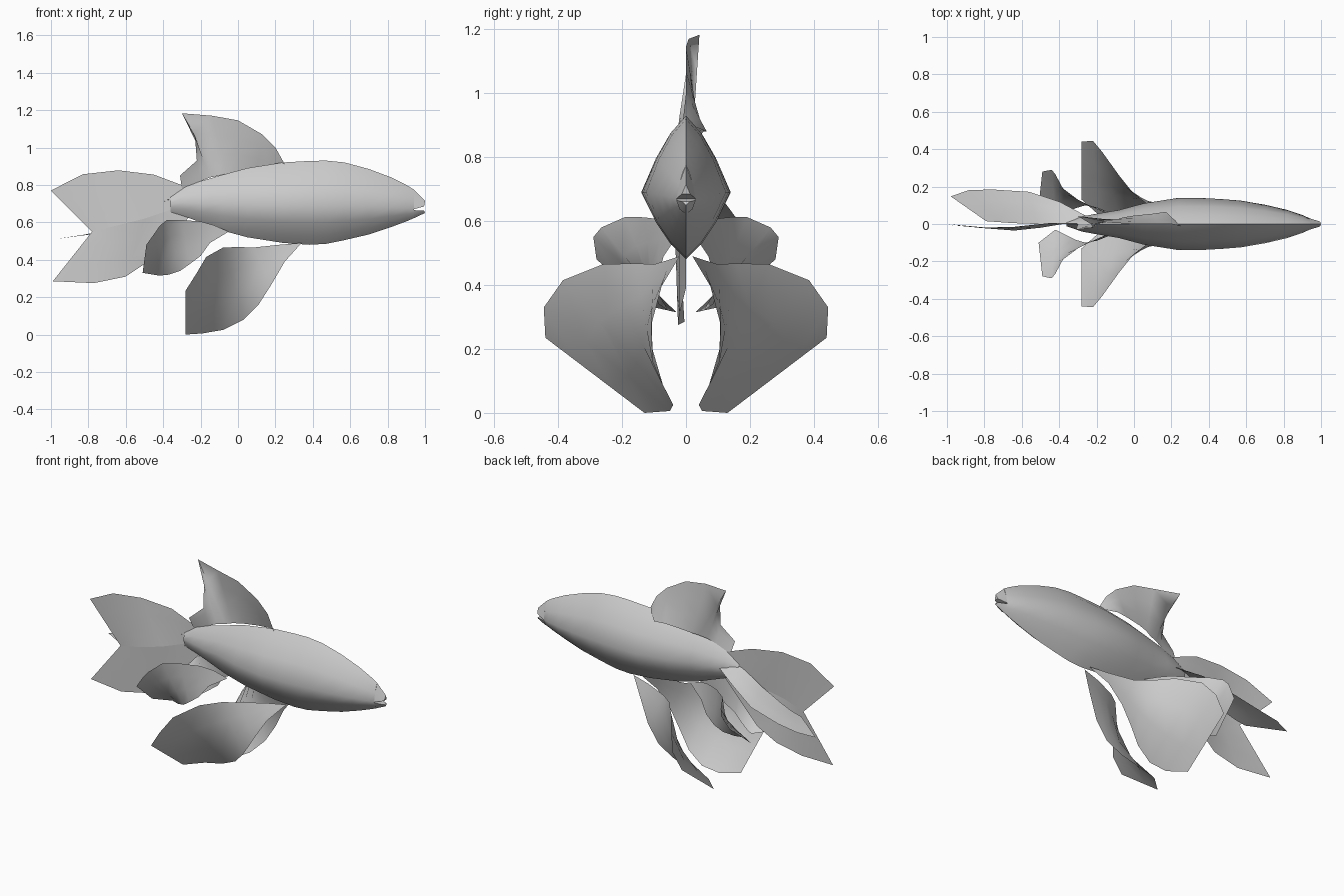
import bpy, bmesh, math

mat = bpy.data.materials.new("light grey")
mat.diffuse_color = (0.6, 0.6, 0.6, 1)


def finish(name, bm, angle):
    me = bpy.data.meshes.new(name)
    bm.to_mesh(me)
    bm.free()
    me.materials.append(mat)
    ob = bpy.data.objects.new(name, me)
    bpy.context.collection.objects.link(ob)
    bpy.ops.object.select_all(action='DESELECT')
    ob.select_set(True)
    bpy.context.view_layer.objects.active = ob
    bpy.ops.object.shade_smooth_by_angle(angle=math.radians(angle))
    return ob


def fin(name, edge_a, edge_b, side=1, steps=3):
    """Thin sheet ruled between two edge curves."""
    bm = bmesh.new()
    rows = []
    for a, b in zip(edge_a, edge_b):
        row = []
        for i in range(steps + 1):
            t = i / steps
            x, y, z = [p + (q - p) * t for p, q in zip(a, b)]
            row.append(bm.verts.new((x, y * side, z)))
        rows.append(row)
    for r, s in zip(rows, rows[1:]):
        for i in range(steps):
            bm.faces.new((r[i], r[i + 1], s[i + 1], s[i]))
    bmesh.ops.remove_doubles(bm, verts=bm.verts, dist=0.0005)
    bmesh.ops.recalc_face_normals(bm, faces=bm.faces)
    return finish(name, bm, 60)


# Body: x, half width, top, widest height, bottom
stations = [(-0.36, 0.012, 0.735, 0.70, 0.655), (-0.28, 0.04, 0.79, 0.705, 0.63),
            (-0.2, 0.055, 0.82, 0.70, 0.60), (-0.08, 0.075, 0.855, 0.70, 0.555),
            (0.05, 0.11, 0.89, 0.695, 0.52), (0.24, 0.14, 0.92, 0.69, 0.49),
            (0.38, 0.138, 0.928, 0.69, 0.48), (0.47, 0.133, 0.93, 0.69, 0.485),
            (0.57, 0.125, 0.92, 0.69, 0.505), (0.7, 0.103, 0.885, 0.685, 0.535),
            (0.82, 0.075, 0.84, 0.68, 0.575), (0.9, 0.048, 0.80, 0.675, 0.605),
            (0.94, 0.03, 0.775, 0.67, 0.622)]
section = [(0, 1), (0.35, 0.78), (0.68, 0.45), (1, 0), (0.68, -0.45), (0.35, -0.77),
           (0, -1), (-0.35, -0.77), (-0.68, -0.45), (-1, 0), (-0.68, 0.45), (-0.35, 0.78)]
bm = bmesh.new()
rings = [[bm.verts.new((x, w * u, mid + v * (top - mid if v > 0 else mid - bot)))
          for u, v in section] for x, w, top, mid, bot in stations]
n = len(section)
for r, s in zip(rings, rings[1:]):
    for i in range(n):
        bm.faces.new((r[i], r[(i + 1) % n], s[(i + 1) % n], s[i]))
bm.faces.new(rings[0])
bm.faces.new(rings[-1])
bmesh.ops.recalc_face_normals(bm, faces=bm.faces)
finish("body", bm, 50)


# Lips either side of the open mouth
def lip(name, pts):
    bm = bmesh.new()
    for x, y, z in pts:
        for s in ((1, -1) if y else (1,)):
            bm.verts.new((x, y * s, z))
    bmesh.ops.convex_hull(bm, input=bm.verts)
    finish(name, bm, 40)


lip("upper_lip", [(0.94, 0, 0.775), (0.94, 0.02, 0.72), (0.94, 0.03, 0.67),
                  (1.0, 0, 0.715), (0.995, 0.013, 0.685)])
lip("lower_lip", [(0.94, 0, 0.622), (0.94, 0.02, 0.637), (0.94, 0.03, 0.665),
                  (1.0, 0, 0.65), (0.995, 0.013, 0.662)])

# Paired fins under the belly
front_upper = [(0.34, 0.02, 0.49), (0.22, 0.05, 0.48), (0.08, 0.10, 0.465), (0, 0.16, 0.468),
               (-0.08, 0.26, 0.465), (-0.17, 0.385, 0.415), (-0.22, 0.445, 0.33), (-0.28, 0.44, 0.235)]
front_lower = [(0.34, 0.02, 0.49), (0.25, 0.08, 0.39), (0.18, 0.11, 0.27), (0.11, 0.105, 0.16),
               (0.03, 0.07, 0.08), (-0.08, 0.04, 0.025), (-0.19, 0.05, 0.006), (-0.28, 0.13, 0)]
rear_upper = [(-0.05, 0.03, 0.55), (-0.13, 0.05, 0.585), (-0.2, 0.08, 0.605), (-0.3, 0.13, 0.612),
              (-0.38, 0.19, 0.613), (-0.42, 0.265, 0.58), (-0.44, 0.29, 0.55), (-0.49, 0.28, 0.48)]
rear_lower = [(-0.05, 0.03, 0.55), (-0.15, 0.07, 0.49), (-0.2, 0.09, 0.42), (-0.26, 0.1, 0.375),
              (-0.31, 0.085, 0.34), (-0.37, 0.055, 0.32), (-0.42, 0.03, 0.315), (-0.51, 0.1, 0.33)]
for label, s in (("left", 1), ("right", -1)):
    fin("front_fin_" + label, front_upper, front_lower, s)
    fin("rear_fin_" + label, rear_upper, rear_lower, s)

# Back fin, its base waving along one side of the ridge
fin("back_fin",
    [(0.25, -0.01, 0.91), (0.2, 0, 1.0), (0.13, 0, 1.07), (0, 0, 1.145), (-0.14, 0.008, 1.17),
     (-0.30, 0.042, 1.183), (-0.23, 0, 1.06), (-0.22, -0.02, 0.93), (-0.31, -0.03, 0.85)],
    [(0.25, -0.01, 0.91), (0.17, 0.065, 0.88), (0.1, 0.055, 0.88), (0, 0.045, 0.87),
     (-0.06, 0.035, 0.86), (-0.1, 0.02, 0.85), (-0.15, 0.01, 0.84), (-0.2, 0, 0.82), (-0.3, 0, 0.78)])

# Upright tail fin: two lobes meeting along the middle ray
mid_ray = [(-0.25, 0, 0.71), (-0.38, 0, 0.66), (-0.5, -0.02, 0.62), (-0.64, -0.035, 0.585), (-0.78, -0.02, 0.55)]
fin("tail_upper_lobe",
    [(-0.25, 0, 0.78), (-0.45, 0.005, 0.855), (-0.64, -0.015, 0.878), (-0.83, -0.02, 0.857), (-1.0, 0, 0.77)],
    mid_ray)
fin("tail_lower_lobe",
    [(-0.25, 0, 0.64), (-0.48, 0, 0.39), (-0.6, -0.02, 0.31), (-0.77, -0.025, 0.275), (-0.99, -0.005, 0.285)],
    mid_ray)

# Level tail fin: mirrored lobes sloping down to the tips
for label, s in (("left", 1), ("right", -1)):
    fin("tail_side_lobe_" + label,
        [(-0.25, 0.04, 0.70), (-0.4, 0.12, 0.66), (-0.56, 0.172, 0.59), (-0.75, 0.184, 0.545),
         (-0.88, 0.182, 0.525), (-0.98, 0.148, 0.51)],
        [(-0.25, 0, 0.74), (-0.38, 0, 0.72), (-0.52, 0, 0.635), (-0.65, 0.005, 0.575),
         (-0.72, 0.01, 0.55), (-0.79, 0.015, 0.535)])
